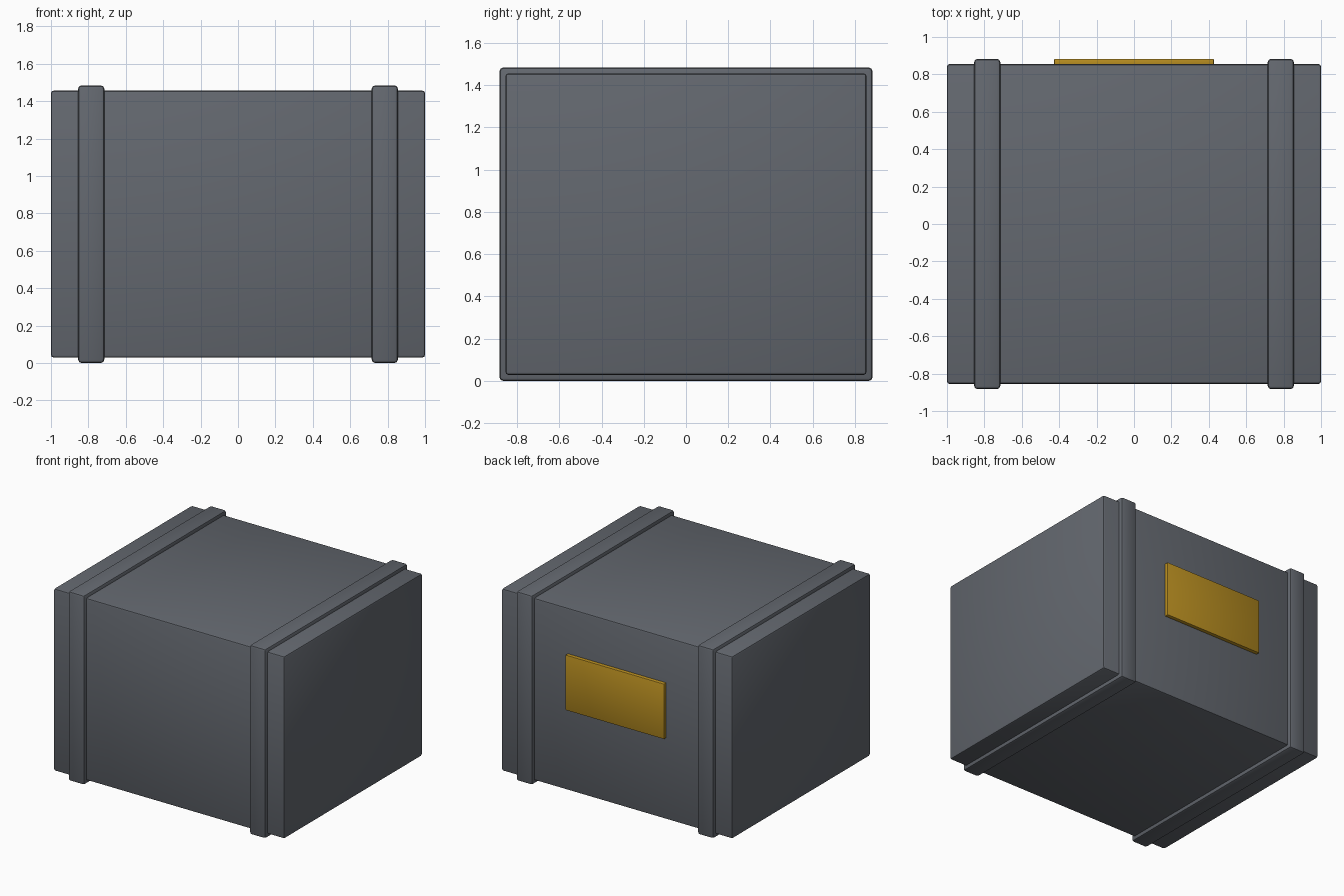
import bpy
import math

if "Cube" in bpy.data.objects:
    bpy.data.objects.remove(bpy.data.objects["Cube"])


def material(name, color):
    m = bpy.data.materials.new(name)
    m.diffuse_color = (*color, 1)
    m.use_nodes = True
    m.node_tree.nodes["Principled BSDF"].inputs["Base Color"].default_value = m.diffuse_color
    return m


slate = material("slate grey", (0.125, 0.137, 0.158))
gold = material("mustard gold", (0.48, 0.27, 0.015))


def box(name, lo, hi, mat, bevel):
    """Bevelled box between two corners."""
    bpy.ops.mesh.primitive_cube_add(
        size=1, location=[(a + b) / 2 for a, b in zip(lo, hi)])
    ob = bpy.context.object
    ob.name = name
    ob.scale = [b - a for a, b in zip(lo, hi)]
    bpy.ops.object.transform_apply(location=False, rotation=False, scale=True)
    ob.data.materials.append(mat)
    mod = ob.modifiers.new("soft edges", 'BEVEL')
    mod.width = bevel
    mod.segments = 2
    bpy.ops.object.modifier_apply(modifier=mod.name)
    bpy.ops.object.shade_smooth_by_angle(angle=math.radians(30))
    return ob


# Main crate body, held just off the ground by the bands
box("crate_body", (-1, -0.855, 0.029), (1, 0.855, 1.456), slate, 0.014)

# Raised bands wrapping all the way round near both ends
for side, x in (("left", -0.785), ("right", 0.785)):
    box(side + "_band", (x - 0.07, -0.883, 0), (x + 0.07, 0.883, 1.484),
        slate, 0.018)

# Label plate on the back
box("back_plate", (-0.427, 0.84, 0.667), (0.427, 0.883, 1.10), gold, 0.006)
